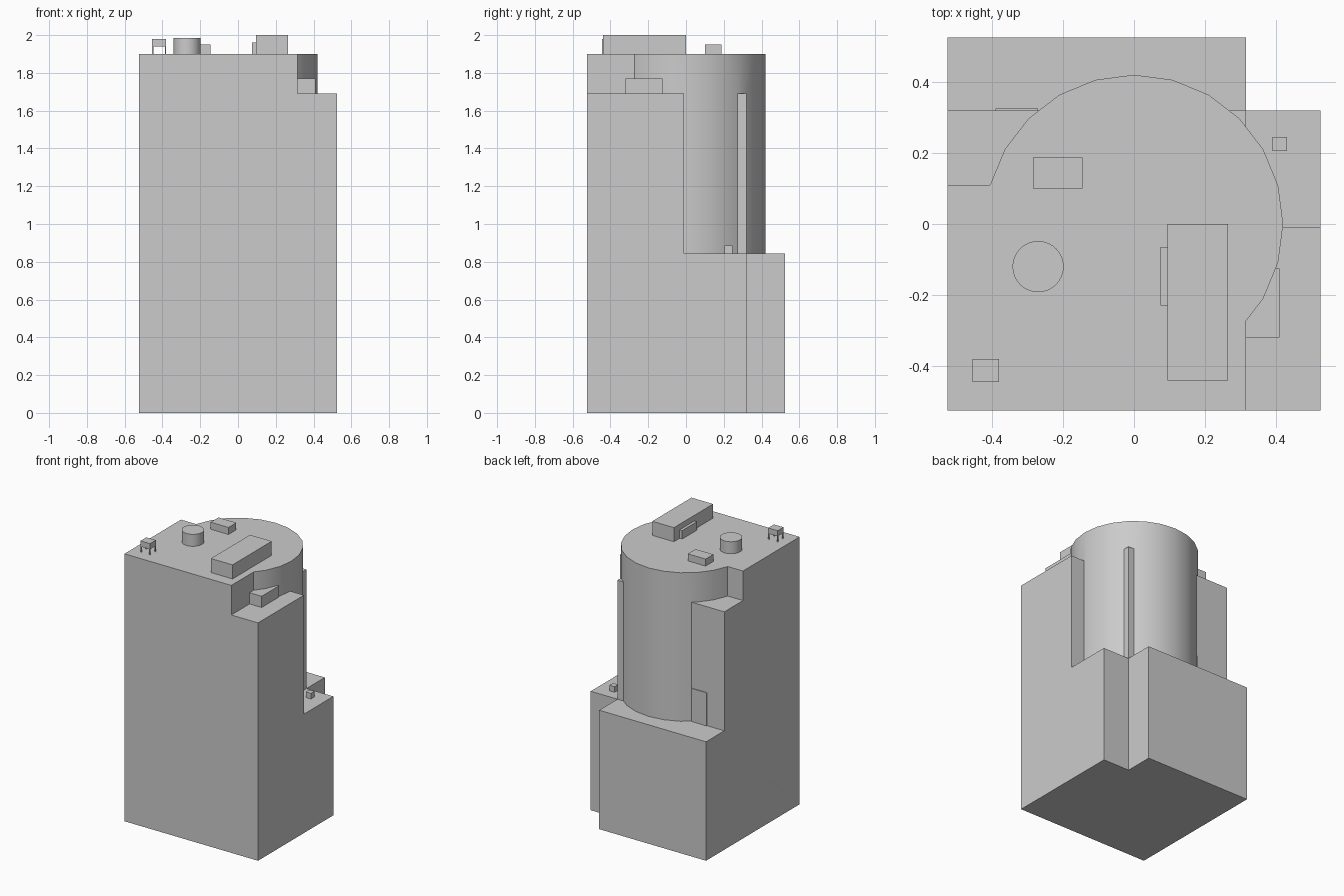
import bpy
import math

cube = bpy.data.objects.get("Cube")
if cube:
    bpy.data.objects.remove(cube, do_unlink=True)

# One plain grey for the whole building
grey = bpy.data.materials.new("concrete grey")
grey.use_nodes = True
colour = (0.6, 0.6, 0.6, 1.0)
grey.diffuse_color = colour
grey.node_tree.nodes["Principled BSDF"].inputs["Base Color"].default_value = colour


def box(name, x, y, z):
    bpy.ops.mesh.primitive_cube_add(size=1)
    ob = bpy.context.object
    ob.name = name
    ob.scale = [b - a for a, b in (x, y, z)]
    ob.location = [(a + b) / 2 for a, b in (x, y, z)]
    bpy.ops.object.transform_apply(location=True, rotation=True, scale=True)
    ob.data.materials.append(grey)
    return ob


def cylinder(name, centre, radius, z, sides):
    bpy.ops.mesh.primitive_cylinder_add(
        vertices=sides, radius=radius, depth=z[1] - z[0],
        location=(centre[0], centre[1], (z[0] + z[1]) / 2))
    ob = bpy.context.object
    ob.name = name
    bpy.ops.object.transform_apply(location=True, rotation=True, scale=True)
    ob.data.materials.append(grey)
    bpy.ops.object.shade_smooth_by_angle(angle=math.radians(30))
    return ob


# Main masses of the tower, merged into one solid
E = 0.525          # outer half width
NX, NY = 0.315, 0.32   # inner corner of the notch
LOW, MID, TOP = 0.845, 1.69, 1.9
tower = box("tower", (-E, NX), (-E, NY), (0, MID))
masses = [
    box("front_mass", (-E, NX), (-E, 0.11), (0, TOP)),
    box("side_mass", (-E, E), (-E, -0.01), (0, MID)),
    box("back_wing", (-E, NX), (-E, E), (0, LOW)),
    box("side_wing", (-E, E), (-E, NY), (0, LOW)),
    cylinder("round_drum", (0, 0), 0.42, (0.5, TOP), 24),
]
bpy.context.view_layer.objects.active = tower
for part in masses:
    union = tower.modifiers.new("union", 'BOOLEAN')
    union.operation = 'UNION'
    union.solver = 'EXACT'
    union.object = part
    bpy.ops.object.modifier_apply(modifier=union.name)
    bpy.data.objects.remove(part, do_unlink=True)

# Merge coplanar faces, then smooth only the drum wall
bpy.ops.object.select_all(action='DESELECT')
tower.select_set(True)
bpy.ops.object.mode_set(mode='EDIT')
bpy.ops.mesh.select_all(action='SELECT')
bpy.ops.mesh.dissolve_limited(angle_limit=math.radians(1))
bpy.ops.object.mode_set(mode='OBJECT')
bpy.ops.object.shade_smooth_by_angle(angle=math.radians(30))

# Terrace and wall details
box("terrace_unit", (NX, 0.41), (-0.32, -0.125), (MID, 1.77))
box("wing_vent", (0.39, 0.43), (0.205, 0.245), (LOW, 0.885))
box("back_door", (-0.39, -0.27), (NY, 0.325), (LOW, 1.08))

# Rooftop equipment
box("roof_plant", (0.095, 0.265), (-0.44, 0), (TOP, 2.0))
box("roof_plant_panel", (0.075, 0.095), (-0.23, -0.065), (TOP, 1.96))
box("roof_hatch", (-0.285, -0.145), (0.10, 0.187), (TOP, 1.95))
cylinder("roof_tank", (-0.27, -0.12), 0.072, (TOP, 1.985), 32)

# Small unit standing on four legs
UX, UY, LEG = (-0.455, -0.38), (-0.445, -0.38), 0.007
box("raised_unit", UX, UY, (1.94, 1.98))
for x in (UX[0], UX[1] - LEG):
    for y in (UY[0], UY[1] - LEG):
        box("raised_unit_leg", (x, x + LEG), (y, y + LEG), (TOP, 1.94))
